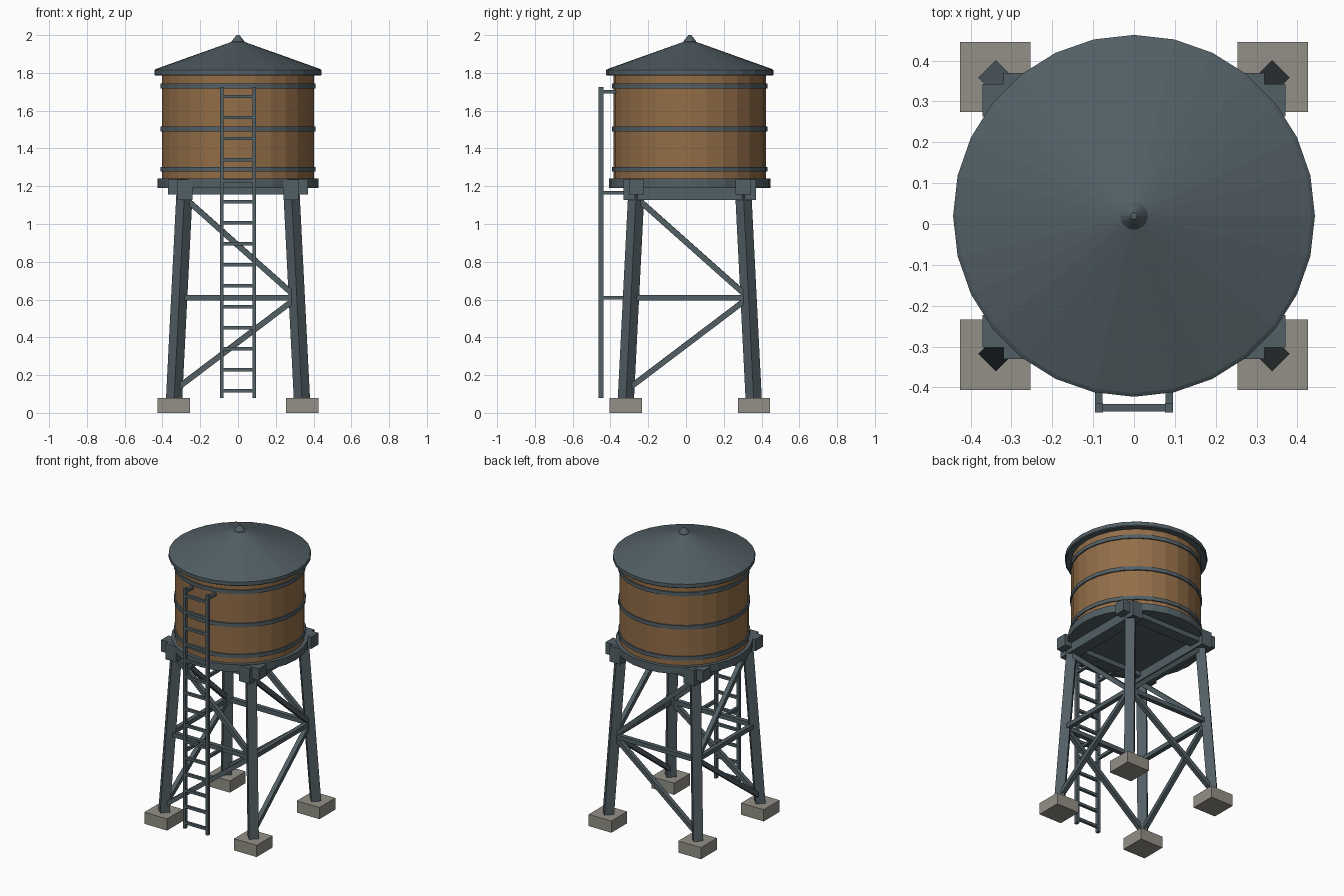
import bpy, bmesh
from math import pi, sin, cos
from mathutils import Vector, Matrix

if "Cube" in bpy.data.objects:
    bpy.data.objects.remove(bpy.data.objects["Cube"])

CY = 0.02      # tower axis sits slightly behind the origin, the ladder is in front
SIDES = 28


def material(name, rgb):
    m = bpy.data.materials.new(name)
    m.diffuse_color = (*rgb, 1)
    m.use_nodes = True
    m.node_tree.nodes["Principled BSDF"].inputs["Base Color"].default_value = m.diffuse_color
    return m


steel = material("steel", (0.085, 0.115, 0.13))
wood = material("wood", (0.29, 0.155, 0.065))
concrete = material("concrete", (0.29, 0.28, 0.24))


def finish(bm, name, mat):
    bmesh.ops.recalc_face_normals(bm, faces=bm.faces[:])
    me = bpy.data.meshes.new(name)
    bm.to_mesh(me)
    bm.free()
    me.materials.append(mat)
    ob = bpy.data.objects.new(name, me)
    bpy.context.collection.objects.link(ob)
    return ob


def box(name, centre, size, mat=steel):
    bm = bmesh.new()
    bmesh.ops.create_cube(bm, size=1, matrix=Matrix.Translation(centre) @ Matrix.Diagonal((*size, 1)))
    return finish(bm, name, mat)


def lathe(name, profile, mat=steel, sides=SIDES, closed=False):
    """Revolve (radius, z) points around the tower axis; open profiles get end caps."""
    bm = bmesh.new()
    rings = [[bm.verts.new((r * cos(2 * pi * i / sides), CY + r * sin(2 * pi * i / sides), z))
              for i in range(sides)] for r, z in profile]
    pairs = list(zip(rings, rings[1:]))
    if closed:
        pairs.append((rings[-1], rings[0]))
    else:
        bm.faces.new(rings[0])
        bm.faces.new(rings[-1])
    for a, b in pairs:
        for i in range(sides):
            j = (i + 1) % sides
            bm.faces.new((a[i], a[j], b[j], b[i]))
    return finish(bm, name, mat)


def bar(name, a, b, width, height):
    """Rectangular bar between two points, kept upright."""
    a, b = Vector(a), Vector(b)
    d = (b - a).normalized()
    side = d.cross(Vector((0, 0, 1))).normalized()
    up = side.cross(d)
    rot = Matrix((side, d, up)).transposed().to_4x4()
    bm = bmesh.new()
    bmesh.ops.create_cube(bm, size=1, matrix=Matrix.Translation((a + b) / 2) @ rot
                          @ Matrix.Diagonal((width, (b - a).length, height, 1)))
    return finish(bm, name, steel)


def leg_offset(z):
    return 0.338 - 0.053 * (z - 0.08) / 1.05


def on_leg(sx, sy, z):
    o = leg_offset(z)
    return Vector((sx * o, CY + sy * o, z))


# Footings and splayed square legs turned 45 degrees
for sx in (-1, 1):
    for sy in (-1, 1):
        box("footing", (sx * 0.34, CY + sy * 0.34, 0.04), (0.172, 0.172, 0.08), concrete)
        bm = bmesh.new()
        rings = []
        for z in (0.07, 1.2):
            c = on_leg(sx, sy, z)
            rings.append([bm.verts.new(c + Vector((0.043 * cos(k * pi / 2), 0.043 * sin(k * pi / 2), 0)))
                          for k in range(4)])
        bm.faces.new(rings[0])
        bm.faces.new(rings[1])
        for k in range(4):
            j = (k + 1) % 4
            bm.faces.new((rings[0][k], rings[0][j], rings[1][j], rings[1][k]))
        finish(bm, "leg", steel)

# Bracing: a horizontal and two diagonals on each side
for s in (-1, 1):
    for place in (lambda t, z: on_leg(t, s, z), lambda t, z: on_leg(s, t, z)):
        bar("horizontal_brace", place(-1, 0.61), place(1, 0.61), 0.03, 0.03)
        bar("upper_brace", place(-1, 1.14), place(1, 0.61), 0.03, 0.03)
        bar("lower_brace", place(-1, 0.12), place(1, 0.61), 0.03, 0.03)

# Crossed support beams
for s in (-1, 1):
    box("cross_beam", (0, CY + s * 0.283, 1.197), (0.742, 0.08, 0.08))
    box("long_beam", (s * 0.28, CY, 1.182), (0.08, 0.70, 0.108))

# Platform, tank and hoops
lathe("platform", [(0.427, 1.19), (0.427, 1.24)])
lathe("tank", [(0.403, 1.235), (0.403, 1.80)], wood)
for z in (1.29, 1.502, 1.73):
    lathe("hoop", [(0.395, z - 0.013), (0.411, z - 0.013), (0.411, z + 0.013), (0.395, z + 0.013)], closed=True)

# Conical roof with rim, and the finial
lathe("roof", [(0.437, 1.785), (0.443, 1.79), (0.443, 1.815), (0.434, 1.821), (0.012, 1.972)])
lathe("finial", [(0.034, 1.95), (0.034, 1.967), (0.012, 1.995), (0.008, 2.0)], sides=16)

# Ladder rails, stand-offs and rungs
LY = -0.45
for s in (-1, 1):
    x = s * 0.086
    box("ladder_rail", (x, LY, 0.903), (0.019, 0.024, 1.646))
    for z, end in ((0.61, -0.285), (1.165, -0.26), (1.70, -0.365)):
        box("ladder_standoff", (x, (LY + end) / 2, z), (0.018, end - LY, 0.02))
for i in range(15):
    box("ladder_rung", (0, LY, 0.118 + i * 0.1112), (0.17, 0.018, 0.018))
